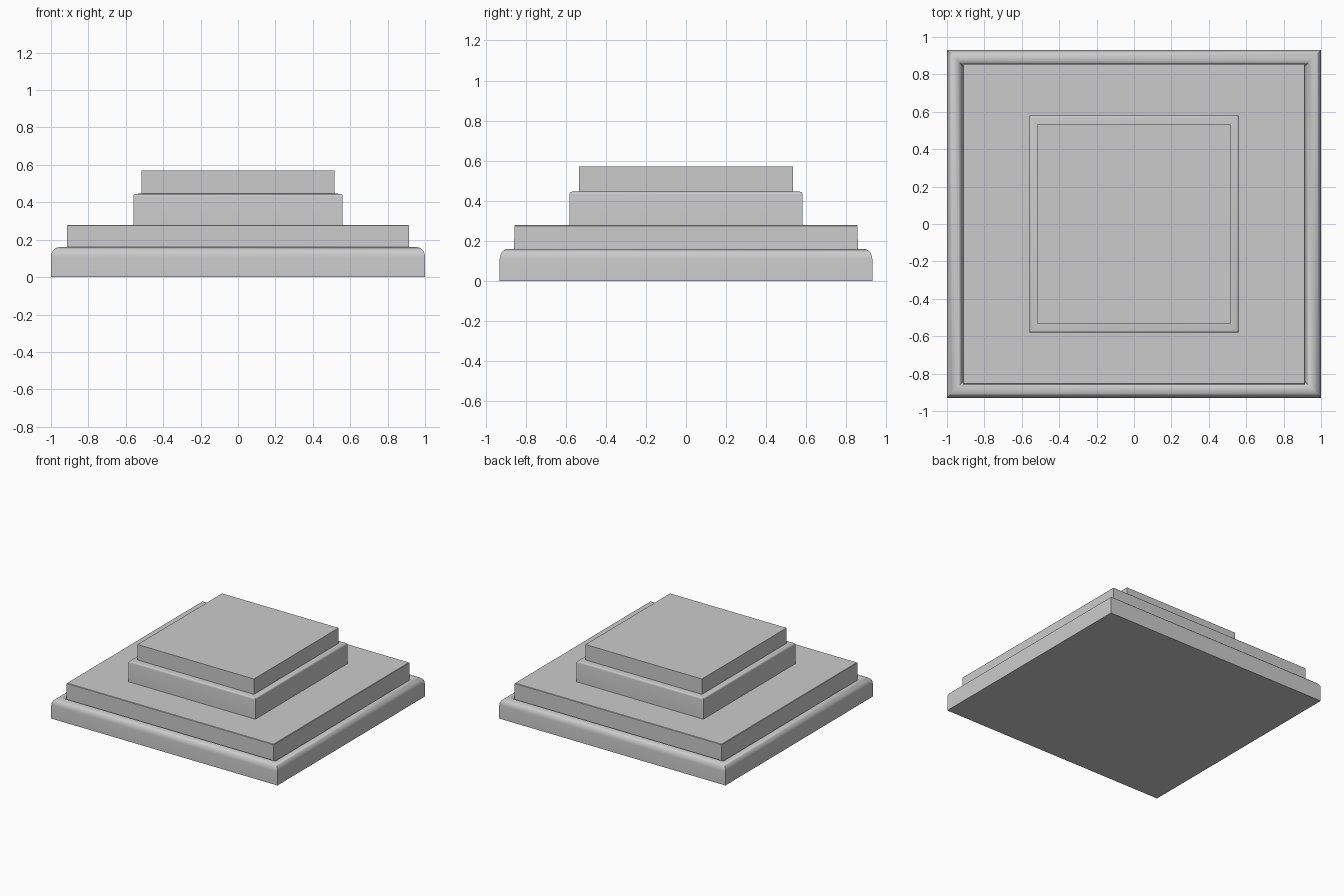
import bpy, bmesh, math

if "Cube" in bpy.data.objects:
    bpy.data.objects.remove(bpy.data.objects["Cube"])


def arc(cx, cz, rx, rz, a0, a1, n):
    """Points (inset offset, z) along an elliptical arc, angles in degrees."""
    pts = []
    for i in range(n + 1):
        a = math.radians(a0 + (a1 - a0) * i / n)
        pts.append((cx - rx * math.cos(a), cz + rz * math.sin(a)))
    return pts


def tier(name, hx, hy, profile, cap_bottom=False, cap_top=False):
    """Sweep a profile of (inset, z) points around a rectangle hx by hy."""
    bm = bmesh.new()
    rings = []
    for d, z in profile:
        x, y = hx - d, hy - d
        rings.append([bm.verts.new(p) for p in
                      ((-x, -y, z), (x, -y, z), (x, y, z), (-x, y, z))])
    for a, b in zip(rings, rings[1:]):
        for i in range(4):
            j = (i + 1) % 4
            bm.faces.new((a[i], a[j], b[j], b[i]))
    if cap_bottom:
        bm.faces.new(rings[0][::-1])
    if cap_top:
        bm.faces.new(rings[-1])
    mesh = bpy.data.meshes.new(name)
    bm.to_mesh(mesh)
    bm.free()
    ob = bpy.data.objects.new(name, mesh)
    bpy.context.collection.objects.link(ob)
    bpy.ops.object.select_all(action='DESELECT')
    ob.select_set(True)
    bpy.context.view_layer.objects.active = ob
    bpy.ops.object.shade_smooth_by_angle(angle=math.radians(40))
    return ob


# Bottom plinth with a rounded lip that dips into a groove on its inner side
lip = [(0, 0)] + arc(0.045, 0.108, 0.045, 0.052, 0, 90, 6)
lip += arc(0.045, 0.108, 0.04, 0.052, 90, 180, 6)[1:]
tier("plinth", 1.0, 0.93, lip, cap_bottom=True)

# Broad second step, rising out of the groove
tier("lower_step", 0.915, 0.857,
     [(-0.0005, 0.105), (0, 0.275), (0.003, 0.278)], cap_top=True)

# Third block with a softened top ledge
ledge = [(0, 0.277)] + arc(0.012, 0.431, 0.012, 0.014, 0, 90, 4) + [(0.047, 0.447)]
tier("upper_step", 0.56, 0.581, ledge)

# Flat top slab
tier("top_slab", 0.515, 0.534, [(0, 0.445), (0, 0.57)], cap_top=True)
